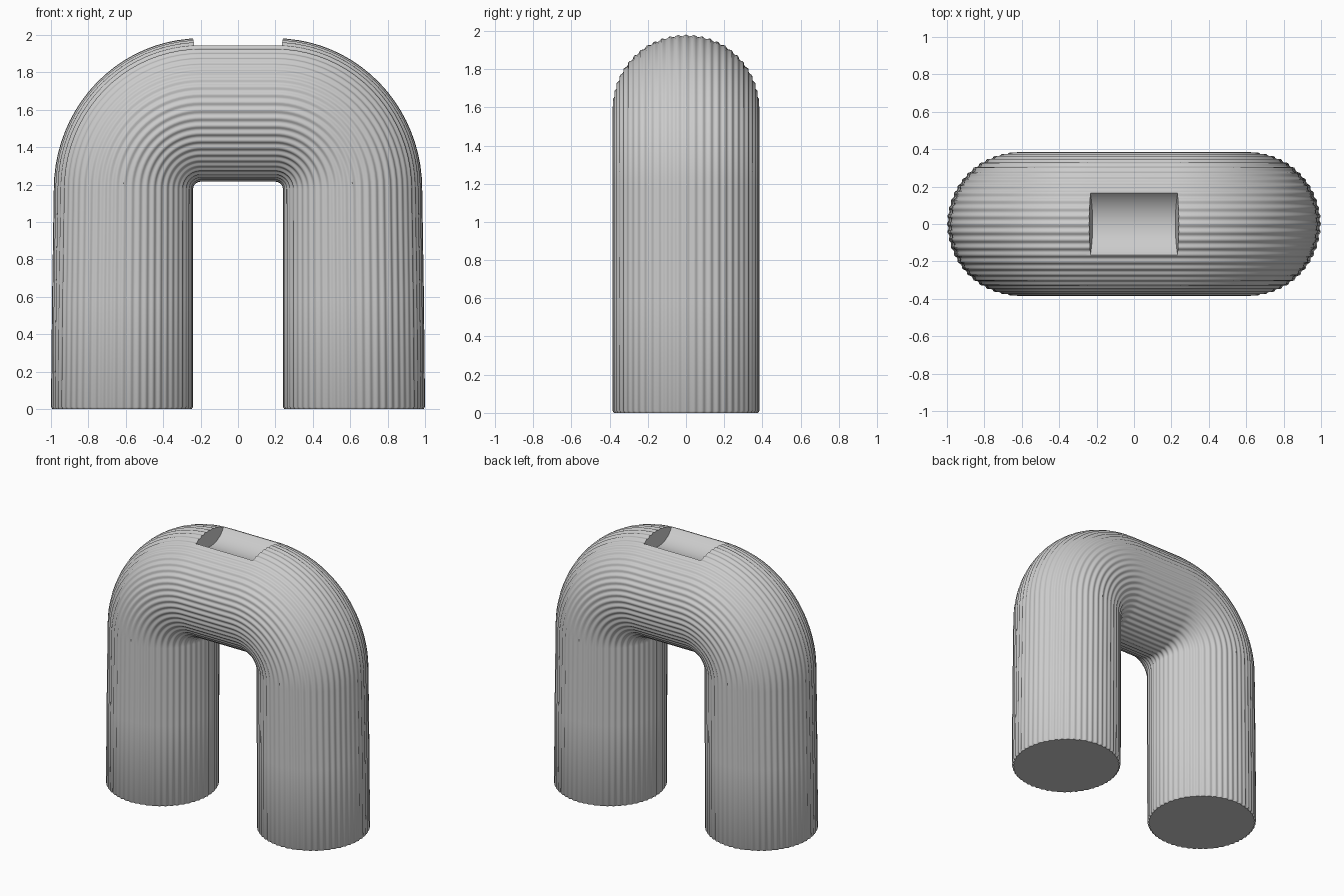
import bpy, bmesh
from math import sin, cos, pi, radians, asin, sqrt

if "Cube" in bpy.data.objects:
    bpy.data.objects.remove(bpy.data.objects["Cube"])

RIBS, PER = 56, 6
N = RIBS * PER


def section(inner, outer, shrink=1.0):
    """Ribbed oval ring between an inner and an outer (x, z) point."""
    mx, mz = (inner[0] + outer[0]) / 2, (inner[1] + outer[1]) / 2
    hx, hz = (outer[0] - inner[0]) / 2, (outer[1] - inner[1]) / 2
    pts = []
    for i in range(N):
        u = 2 * pi * i / N
        k = shrink * (1 - 0.011 * (1 - cos(RIBS * u)))
        pts.append((mx + hx * k * cos(u), 0.385 * k * sin(u), mz + hz * k * cos(u)))
    return pts


def make_object(name, bm):
    bmesh.ops.recalc_face_normals(bm, faces=bm.faces)
    me = bpy.data.meshes.new(name)
    bm.to_mesh(me)
    bm.free()
    ob = bpy.data.objects.new(name, me)
    bpy.context.collection.objects.link(ob)
    return ob


def loft(name, rings):
    bm = bmesh.new()
    rows = [[bm.verts.new(p) for p in r] for r in rings]
    n = len(rows[0])
    for a, b in zip(rows, rows[1:]):
        for i in range(n):
            j = (i + 1) % n
            bm.faces.new((a[i], a[j], b[j], b[i]))
    bm.faces.new(rows[0])
    bm.faces.new(rows[-1])
    return make_object(name, bm)


# Left leg and bend, then mirrored to form the whole arch
half = [section((-0.24, 0.0), (-1.0, 0.0), 0.98),
        section((-0.24, 0.012), (-1.0, 0.012)),
        section((-0.24, 0.6), (-0.994, 0.6))]
cx, cz, STEPS = -0.2, 1.175, 20
for s in range(STEPS + 1):
    t = radians(90 * s / STEPS)
    half.append(section((cx - 0.04 * cos(t), cz + 0.04 * sin(t)),
                        (cx - 0.785 * cos(t), cz + 0.807 * sin(t))))
mirrored = [[(-x, y, z) for x, y, z in r] for r in reversed(half)]
arch = loft("ribbed_arch", half + mirrored)

# Cutter for the concave recess in the top, with sloping ends
W, RIM, SAG = 0.165, 1.942, 0.075
R = (W * W + SAG * SAG) / (2 * SAG)
A = asin(W / R)
profile = [(W, 2.1)]
for i in range(25):
    a = A - 2 * A * i / 24
    profile.append((R * sin(a), RIM - SAG + R - R * cos(a)))
profile.append((-W, 2.1))
ends = [[(side * (0.24 + 0.17 * (z - 1.98)), y, z) for y, z in profile]
        for side in (-1, 1)]
cutter = loft("recess_cutter", ends)
cutter.hide_render = True

# Cut the recess and apply it
mod = arch.modifiers.new("recess", 'BOOLEAN')
mod.operation = 'DIFFERENCE'
mod.solver = 'EXACT'
mod.object = cutter
bpy.context.view_layer.objects.active = arch
arch.select_set(True)
bpy.ops.object.modifier_apply(modifier="recess")
bpy.data.objects.remove(cutter)
bpy.ops.object.shade_smooth_by_angle(angle=radians(35))
